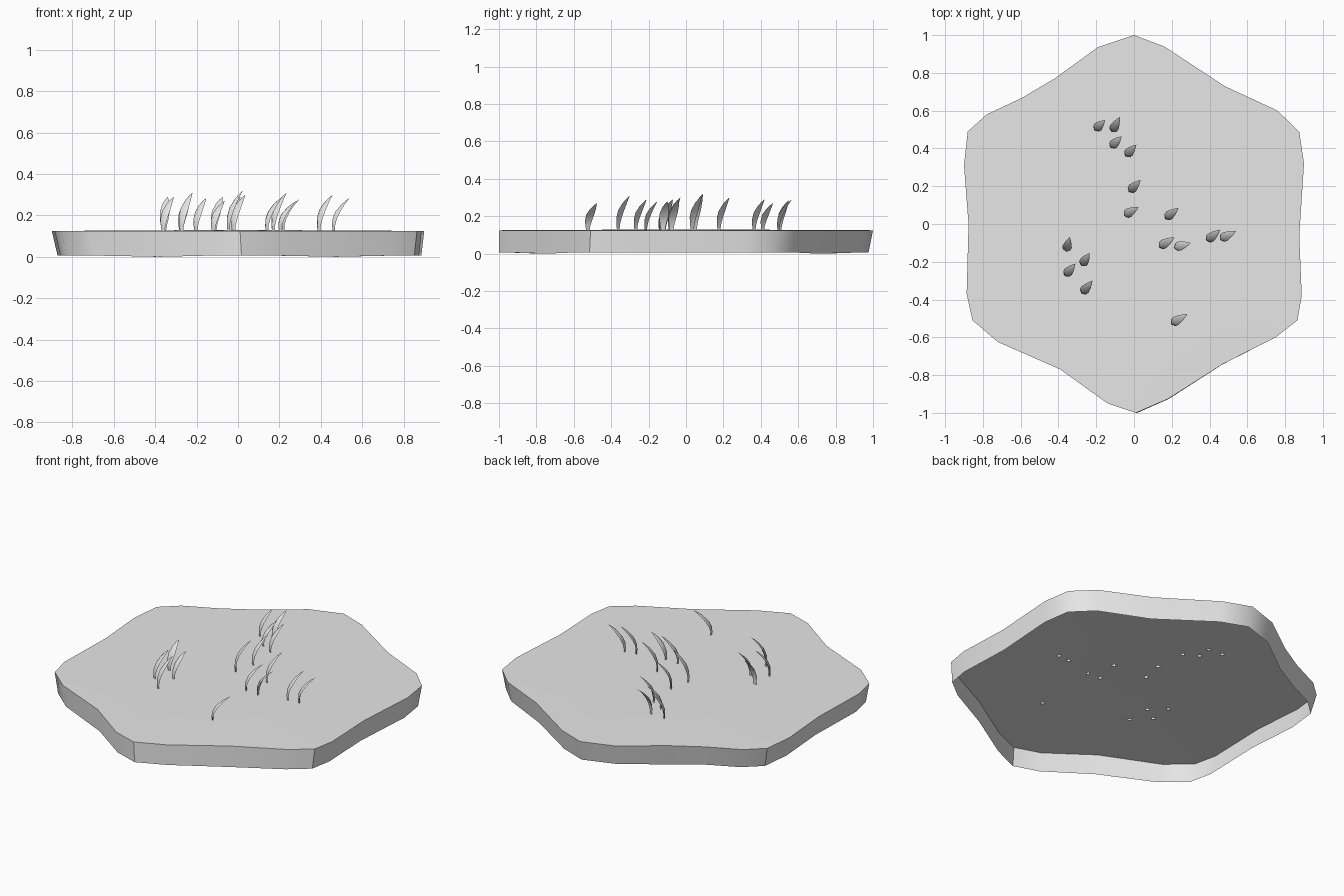
import bpy, bmesh, math
from mathutils import Vector

if "Cube" in bpy.data.objects:
    bpy.data.objects.remove(bpy.data.objects["Cube"])

grey = bpy.data.materials.new("light grey")
grey.diffuse_color = (0.8, 0.8, 0.8, 1)
grey.use_nodes = True
grey.node_tree.nodes["Principled BSDF"].inputs["Base Color"].default_value = grey.diffuse_color


def finish(bm, name, angle):
    me = bpy.data.meshes.new(name)
    bmesh.ops.recalc_face_normals(bm, faces=bm.faces)
    bm.to_mesh(me)
    bm.free()
    me.materials.append(grey)
    ob = bpy.data.objects.new(name, me)
    bpy.context.collection.objects.link(ob)
    bpy.ops.object.select_all(action='DESELECT')
    ob.select_set(True)
    bpy.context.view_layer.objects.active = ob
    bpy.ops.object.shade_smooth_by_angle(angle=math.radians(angle))
    return ob


# wavy hexagonal ground tile, open underneath
outline = [(0, 1), (.16, .94), (.48, .73), (.76, .60), (.875, .487), (.9, .32),
           (.875, -.06), (.888, -.38), (.865, -.51), (.75, -.6), (.473, -.74),
           (.18, -.926), (.01, -1), (-.14, -.95), (-.39, -.77), (-.72, -.625),
           (-.855, -.51), (-.886, -.37), (-.876, 0), (-.9, .31), (-.88, .49),
           (-.78, .58), (-.595, .667), (-.42, .77), (-.19, .937)]
bm = bmesh.new()
top = [bm.verts.new((x, y, .125)) for x, y in outline]
bottom = [bm.verts.new((x * .977 + .007, y * .988 - .012,
                        0 if i in (2, 10, 14, 23) else .006))
          for i, (x, y) in enumerate(outline)]
centre = bm.verts.new((0, 0, .13))
n = len(outline)
for i in range(n):
    j = (i + 1) % n
    bm.faces.new((top[i], top[j], centre))
    bm.faces.new((bottom[i], bottom[j], top[j], top[i]))
tile = finish(bm, "ground_tile", 40)
# make sure the open shell faces outwards
if max(tile.data.polygons, key=lambda p: abs(p.normal.z)).normal.z < 0:
    tile.data.flip_normals()

# grass blades: start x, start y, tip x, tip y, tip height
blades = [(-.214, .492, -.153, .55, .285), (-.122, .48, -.075, .566, .29),
          (-.13, .40, -.065, .465, .27), (-.05, .353, .012, .42, .29),
          (-.033, .165, .035, .233, .30), (-.06, .04, .024, .09, .32),
          (.158, .023, .235, .085, .31), (.125, -.127, .215, -.07, .29),
          (.205, -.127, .30, -.10, .28), (.378, -.095, .457, -.03, .30),
          (.447, -.085, .54, -.037, .285), (-.362, -.153, -.34, -.07, .29),
          (-.372, -.28, -.31, -.21, .29), (-.283, -.227, -.235, -.153, .28),
          (-.283, -.375, -.22, -.30, .31), (.188, -.534, .283, -.476, .27)]
# blade profile: height fraction, lean fraction, half width
profile = [(0, .16, .009), (.2, .13, .015), (.4, .18, .022),
           (.6, .33, .025), (.8, .6, .018), (.92, .82, .009)]
ROOT = .115


def blade(index, x0, y0, x1, y1, h):
    start, tip = Vector((x0, y0, 0)), Vector((x1, y1, 0))
    lean = tip - start
    ahead = lean.normalized()
    side = Vector((-ahead.y, ahead.x, 0))
    bm = bmesh.new()
    rings = []
    for zf, lf, w in profile:
        c = start + lean * lf + Vector((0, 0, ROOT + (h - ROOT) * zf))
        rings.append([bm.verts.new(p) for p in (
            c + side * w + ahead * w * .2, c + ahead * w * .12,
            c - side * w + ahead * w * .2, c - ahead * w * .35)])
    for a, b in zip(rings, rings[1:]):
        for k in range(4):
            m = (k + 1) % 4
            bm.faces.new((a[k], a[m], b[m], b[k]))
    end = bm.verts.new(tip + Vector((0, 0, h)))
    for k in range(4):
        bm.faces.new((rings[-1][k], rings[-1][(k + 1) % 4], end))
    bm.faces.new(rings[0])
    finish(bm, f"grass_blade_{index}", 60)


for i, b in enumerate(blades):
    blade(i + 1, *b)
